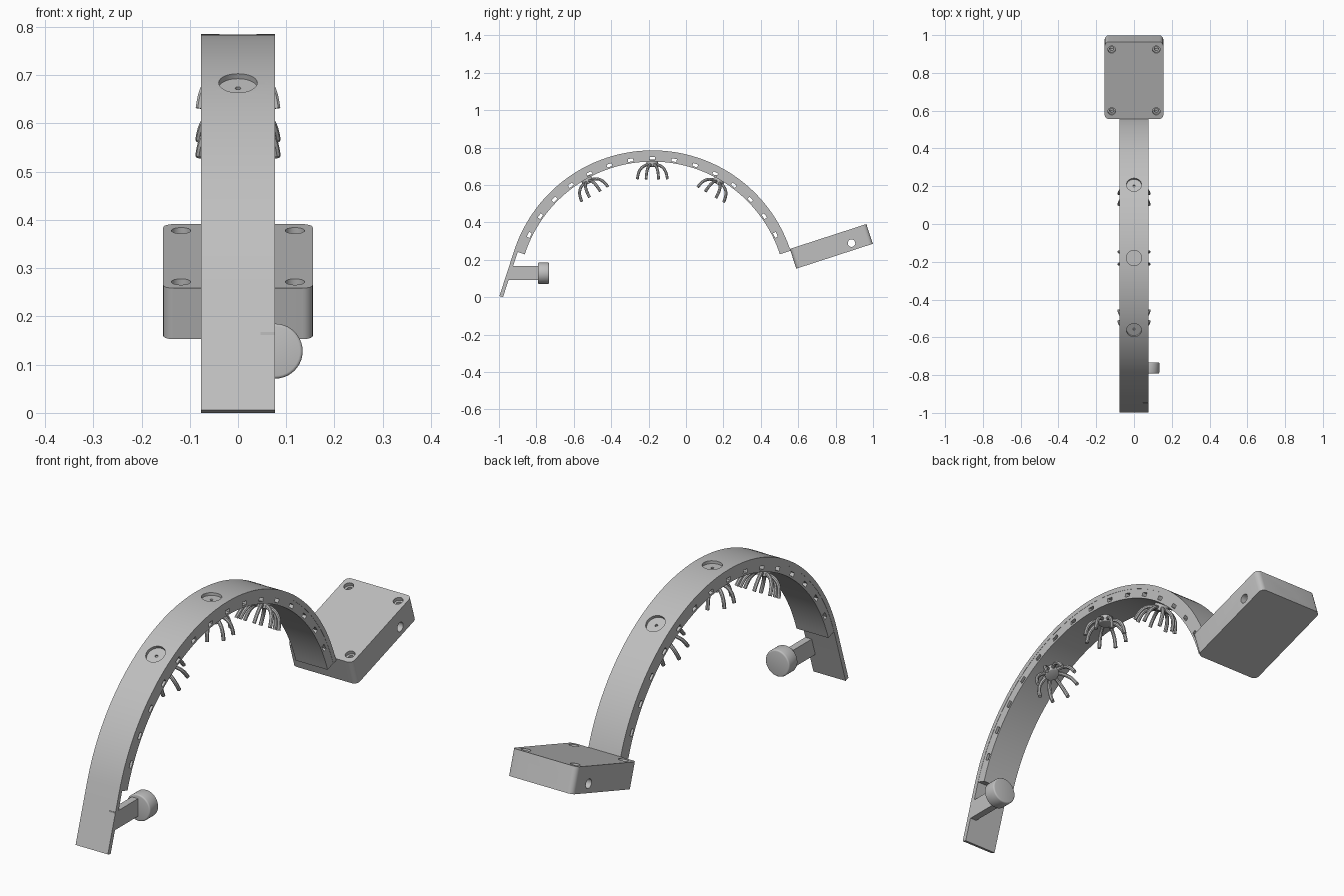
import bpy, bmesh
from math import radians, cos, sin, pi
from mathutils import Matrix, Vector

if "Cube" in bpy.data.objects:
    bpy.data.objects.remove(bpy.data.objects["Cube"])

grey = bpy.data.materials.new("plain grey")
grey.use_nodes = True
colour = (0.52, 0.52, 0.52, 1)
grey.diffuse_color = colour
grey.node_tree.nodes["Principled BSDF"].inputs["Base Color"].default_value = colour

HALF = 0.077        # half width of the arch
OUTER, SEAM, INNER = 0.777, 0.757, 0.717
END = 72            # arch half angle in degrees
CENTRE = Vector((0, -0.18, 0.008))


def move(x, y, z):
    return Matrix.Translation((x, y, z))


def on_arch(angle, radius):
    """Frame on the arch: z points outward, y runs along it."""
    return Matrix.Translation(CENTRE) @ Matrix.Rotation(-radians(angle), 4, 'X') @ move(0, 0, radius)


def finish(name, bm):
    bmesh.ops.recalc_face_normals(bm, faces=bm.faces)
    mesh = bpy.data.meshes.new(name)
    bm.to_mesh(mesh)
    bm.free()
    mesh.materials.append(grey)
    obj = bpy.data.objects.new(name, mesh)
    bpy.context.collection.objects.link(obj)
    return obj


def activate(obj):
    bpy.ops.object.select_all(action='DESELECT')
    obj.select_set(True)
    bpy.context.view_layer.objects.active = obj


def smooth(obj):
    activate(obj)
    bpy.ops.object.shade_smooth_by_angle(angle=radians(35))


def block(name, size, matrix, corner=0):
    """Box with optional rounding of its upright edges."""
    bm = bmesh.new()
    bmesh.ops.create_cube(bm, size=1, matrix=Matrix.Diagonal((*size, 1)))
    if corner:
        upright = [e for e in bm.edges if abs(e.verts[0].co.z - e.verts[1].co.z) > size[2] / 2]
        bmesh.ops.bevel(bm, geom=upright, offset=corner, segments=6, profile=0.5, affect='EDGES')
    bm.transform(matrix)
    return finish(name, bm)


def cylinder(name, radius, depth, matrix, rim=0):
    """Cylinder along local z, with optional rounded rims."""
    bm = bmesh.new()
    bmesh.ops.create_cone(bm, cap_ends=True, segments=40, radius1=radius, radius2=radius, depth=depth)
    if rim:
        edges = [e for e in bm.edges if abs(e.verts[0].co.z - e.verts[1].co.z) < depth / 2]
        bmesh.ops.bevel(bm, geom=edges, offset=rim, segments=3, profile=0.5, affect='EDGES')
    bm.transform(matrix)
    return finish(name, bm)


def cut(target, cutter):
    mod = target.modifiers.new("cut", 'BOOLEAN')
    mod.operation, mod.solver, mod.object = 'DIFFERENCE', 'EXACT', cutter
    activate(target)
    bpy.ops.object.modifier_apply(modifier=mod.name)
    bpy.data.objects.remove(cutter)


def band(name, low, high, half, tail=0):
    """Curved strip between two radii, with an optional straight tail at the front."""
    frames = [on_arch(-END + 2 * END * i / 72, 0) for i in range(73)]
    if tail:
        frames.insert(0, frames[0] @ move(0, -tail, 0))
    bm = bmesh.new()
    rings = [[bm.verts.new(f @ Vector(p)) for p in
              ((-half, 0, low), (half, 0, low), (half, 0, high), (-half, 0, high))] for f in frames]
    for a, b in zip(rings, rings[1:]):
        for i in range(4):
            j = (i + 1) % 4
            bm.faces.new((a[i], a[j], b[j], b[i]))
    bm.faces.new(rings[0])
    bm.faces.new(rings[-1])
    return finish(name, bm)


# Arch: outer strap and slotted inner strip
strap = band("outer_strap", SEAM, OUTER, HALF, 0.2545)
strip = band("inner_strip", INNER, SEAM, HALF - 0.001)
for k in range(-7, 8):
    cut(strip, block("slot_cutter", (0.3, 0.028, 0.016), on_arch(9.1 * k, 0.734)))

# Round recesses with a pin hole, and a clawed contact under each
for label, angle in (("front", -29.5), ("middle", 0), ("rear", 30)):
    top = on_arch(angle, OUTER)
    cut(strap, cylinder("recess_cutter", 0.04, 0.04, top @ move(0, 0, 0.007)))
    cut(strap, cylinder("pin_cutter", 0.006, 0.1, top))
    under = on_arch(angle, INNER)
    smooth(cylinder(label + "_contact_hub", 0.03, 0.04, under @ move(0, 0, -0.008), 0.004))

    curve = bpy.data.curves.new(label + "_contact_legs", 'CURVE')
    curve.dimensions = '3D'
    curve.bevel_depth = 0.008
    curve.bevel_resolution = 2
    curve.resolution_u = 6
    curve.use_fill_caps = True
    path = ((0.015, -0.015), (0.045, -0.018), (0.072, -0.038), (0.083, -0.065), (0.087, -0.094))
    for k in range(8):
        turn = pi / 8 + k * pi / 4
        spline = curve.splines.new('NURBS')
        spline.points.add(len(path) - 1)
        for point, (r, z) in zip(spline.points, path):
            point.co = (*(under @ Vector((r * cos(turn), r * sin(turn), z))), 1)
        spline.order_u = 4
        spline.use_endpoint_u = True
    curve.materials.append(grey)
    legs = bpy.data.objects.new(label + "_contact_legs", curve)
    bpy.context.collection.objects.link(legs)
    activate(legs)
    bpy.ops.object.convert(target='MESH')
    smooth(bpy.context.view_layer.objects.active)
smooth(strap)
smooth(strip)

# Side arm and round pad at the front
block("pad_arm", (0.03, 0.17, 0.076), move(HALF - 0.015, -0.862, 0.13))
smooth(cylinder("round_pad", 0.057, 0.06, move(HALF, -0.762, 0.128) @ Matrix.Rotation(pi / 2, 4, 'X'), 0.006))

# Tilted case at the rear
tilt = move(0, 0.777, 0.272) @ Matrix.Rotation(radians(18), 4, 'X')
case = block("rear_case", (0.31, 0.43, 0.111), tilt, 0.022)
for x in (-0.118, 0.118):
    for y in (-0.172, 0.172):
        screw = tilt @ move(x, y, 0.0555)
        cut(case, cylinder("screw_cutter", 0.02, 0.03, screw))
        cut(case, cylinder("screw_core_cutter", 0.011, 0.1, screw))
cut(case, cylinder("side_hole_cutter", 0.02, 0.5, tilt @ move(0, 0.108, -0.017) @ Matrix.Rotation(pi / 2, 4, 'Y')))
cut(case, block("port_cutter", (0.09, 0.028, 0.08),
                tilt @ move(0, 0.215, -0.012) @ Matrix.Rotation(pi / 2, 4, 'X'), 0.0135))
smooth(case)
